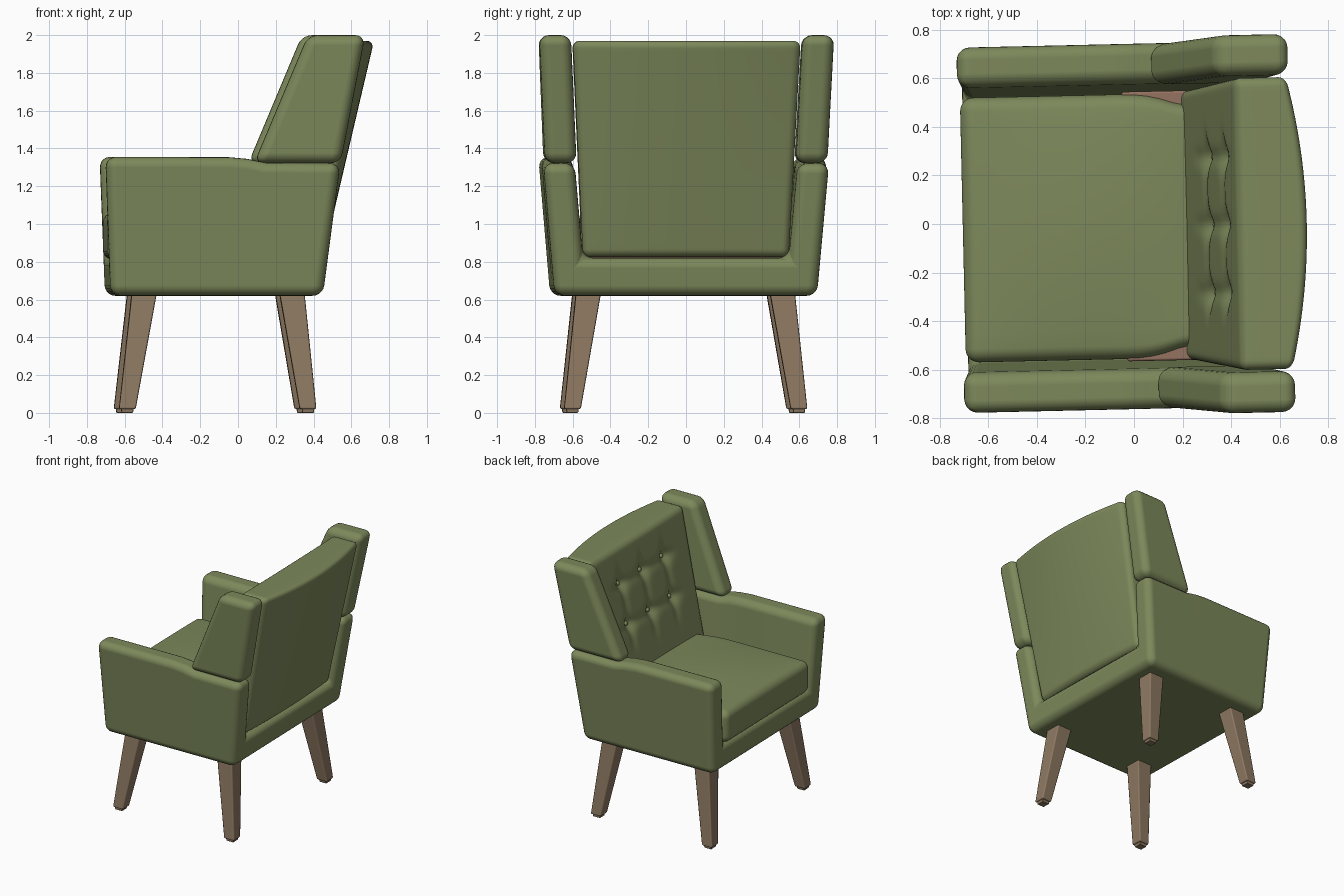
import bpy, bmesh, math
from mathutils import Vector, Matrix

if "Cube" in bpy.data.objects:
    bpy.data.objects.remove(bpy.data.objects["Cube"])

TURN = Matrix.Translation((0, -0.01, 0)) @ Matrix.Rotation(math.radians(1.3), 4, 'Z')


def material(name, rgb):
    m = bpy.data.materials.new(name)
    m.diffuse_color = (*rgb, 1)
    m.use_nodes = True
    m.node_tree.nodes["Principled BSDF"].inputs["Base Color"].default_value = m.diffuse_color
    return m


GREEN = material("olive fabric", (0.205, 0.25, 0.105))
WOOD = material("brown wood", (0.27, 0.19, 0.12))
LINING = material("rosy brown lining", (0.30, 0.17, 0.12))


def finish(name, bm, mat, bevel=0, segments=5):
    bmesh.ops.recalc_face_normals(bm, faces=bm.faces)
    me = bpy.data.meshes.new(name)
    bm.to_mesh(me)
    bm.free()
    me.materials.append(mat)
    for p in me.polygons:
        p.use_smooth = True
    ob = bpy.data.objects.new(name, me)
    bpy.context.collection.objects.link(ob)
    ob.matrix_world = TURN
    if bevel:
        b = ob.modifiers.new("Bevel", 'BEVEL')
        b.width, b.segments = bevel, segments
        b.limit_method, b.angle_limit = 'ANGLE', math.radians(30)
        b.harden_normals = True
    return ob


def loft(sections):
    """Skin a list of equal-length rings and cap both ends."""
    bm = bmesh.new()
    rings = [[bm.verts.new(p) for p in s] for s in sections]
    n = len(rings[0])
    for a, b in zip(rings, rings[1:]):
        for i in range(n):
            bm.faces.new((a[i], a[(i + 1) % n], b[(i + 1) % n], b[i]))
    bm.faces.new(rings[0])
    bm.faces.new(rings[-1])
    return bm


def soft_box(lo, hi, r, steps, deform):
    """Rounded box with a dense grid, reshaped by a function."""
    lo, hi = Vector(lo), Vector(hi)
    axes = []
    for k in range(3):
        a, b = lo[k] + r, hi[k] - r
        edge = [r * (1 - math.tan(math.pi / 4 * (1 - i / 4))) for i in range(4)]
        axes.append([lo[k] + e for e in edge]
                    + [a + (b - a) * i / steps[k] for i in range(steps[k] + 1)]
                    + [hi[k] - e for e in reversed(edge)])
    bm = bmesh.new()
    for k in range(3):
        u, v = (k + 1) % 3, (k + 2) % 3
        for end in (lo[k], hi[k]):
            grid = []
            for cu in axes[u]:
                row = []
                for cv in axes[v]:
                    p = Vector((0, 0, 0))
                    p[k], p[u], p[v] = end, cu, cv
                    q = Vector([min(max(p[i], lo[i] + r), hi[i] - r) for i in range(3)])
                    row.append(bm.verts.new(q + (p - q).normalized() * r))
                grid.append(row)
            for g, h in zip(grid, grid[1:]):
                for i in range(len(g) - 1):
                    bm.faces.new((g[i], g[i + 1], h[i + 1], h[i]))
    bmesh.ops.remove_doubles(bm, verts=bm.verts, dist=1e-5)
    for vert in bm.verts:
        vert.co = deform(vert.co.copy())
    return bm


# Body shell: U-shaped profile carried from front to back
def body_section(front, top):
    half = [(0.757, top), (0.695, 0.62), (0.545, 0.82), (0.59, top)]
    ring = [half[0], half[1], (-half[1][0], 0.62), (-half[0][0], top),
            (-half[3][0], top), (-half[2][0], 0.82), half[2], half[3]]
    out = []
    for y, z in ring:
        t = (z - 0.62) / 0.73
        a, b = -0.69 - 0.027 * t, 0.435 + 0.095 * t
        out.append((a + (b - a) * front, y, z))
    return out


finish("body_shell", loft([body_section(f, z) for f, z in
       ((0, 1.355), (0.52, 1.354), (0.6, 1.345), (0.68, 1.325), (1, 1.322))]), GREEN, 0.055)


# Seat cushion: crowned, narrowing towards the back
def seat_shape(p):
    t = min(max((p.x + 0.02) / 0.22, 0), 1)
    p.y *= 1 - 0.09 * t * t
    up = max(p.z - 0.95, 0) / 0.1
    p.z += 0.03 * up * (1 - (p.y / 0.54) ** 2) * (1 - ((p.x + 0.22) / 0.5) ** 2)
    return p


finish("seat_cushion", soft_box((-0.705, -0.545, 0.81), (0.28, 0.545, 1.06), 0.055,
                                (16, 16, 4), seat_shape), GREEN)

# Lining that shows in the gaps behind the seat
bm = bmesh.new()
bmesh.ops.create_cube(bm, size=1, matrix=Matrix.Translation((0.14, 0, 0.92))
                      @ Matrix.Diagonal((0.36, 1.11, 0.2, 1)))
finish("seat_lining", bm, LINING, 0.01, 2)

# Backrest: leaning, bowed at the rear, tufted at the front
BUTTONS = [(y, z) for y in (-0.28, 0, 0.28) for z in (1.4, 1.7)]


def tuft(y, z):
    d = sum(0.03 * math.exp(-((y - a) ** 2 + (z - b) ** 2) / 0.055 ** 2) for a, b in BUTTONS)
    fade = 1 / (1 + math.exp(-(z - 1.25) / 0.03)) / (1 + math.exp((z - 1.8) / 0.03))
    d += sum(0.012 * math.exp(-((y - a) / 0.03) ** 2) for a in (-0.28, 0, 0.28)) * fade
    side = 1 / (1 + math.exp((abs(y) - 0.38) / 0.02))
    d += sum(0.008 * math.exp(-((z - b) / 0.03) ** 2) for b in (1.4, 1.7)) * side
    return d


def lean(z):
    return 0.43 + 0.235 * (z - 1.97)


def back_shape(p):
    t = (p.z - 0.825) / 1.145
    bow = (p.y / 0.6) ** 2
    depth = p.x / 0.29
    y = p.y * (0.545 + 0.058 * t) / 0.6
    x = lean(p.z) + p.x - 0.075 * bow * depth * (0.3 + 0.7 * t)
    x += tuft(y, p.z) * max(1 - depth * 2, 0)
    return Vector((x, y, p.z))


finish("backrest", soft_box((0, -0.6, 0.825), (0.29, 0.6, 1.97), 0.04,
                            (4, 60, 56), back_shape), GREEN)

# Tufting buttons
bm = bmesh.new()
for y, z in BUTTONS:
    bmesh.ops.create_uvsphere(bm, u_segments=12, v_segments=8, radius=0.018,
                              matrix=Matrix.Translation((lean(z) + tuft(y, z) - 0.004, y, z)))
finish("back_buttons", bm, GREEN)

# Wings standing on the arms, tilted slightly outwards
WING = [(0.07, 1.322), (0.355, 2.0), (0.658, 2.0), (0.528, 1.322)]
for side, name in ((1, "left_wing"), (-1, "right_wing")):
    rings = [[(x, side * (y + 0.033 * (z - 1.322) / 0.678), z) for x, z in WING]
             for y in (0.58, 0.748)]
    finish(name, loft(rings), GREEN, 0.055)


# Splayed tapering legs with a small foot
def square(x, y, z, s):
    return [(x + s * a, y + s * b, z) for a, b in ((-1, -1), (1, -1), (1, 1), (-1, 1))]


for name, top, bottom in (("front_leg", -0.505, -0.6), ("back_leg", 0.27, 0.357)):
    for side, word in ((1, "left"), (-1, "right")):
        leg = loft([square(top, side * 0.51, 0.66, 0.067),
                    square(bottom, side * 0.6, 0.02, 0.044)])
        finish(f"{word}_{name}", leg, WOOD, 0.01, 2)
        foot = loft([square(bottom, side * 0.6, 0.03, 0.034),
                     square(bottom, side * 0.6, 0, 0.03)])
        finish(f"{word}_{name}_foot", foot, WOOD, 0.004, 2)
